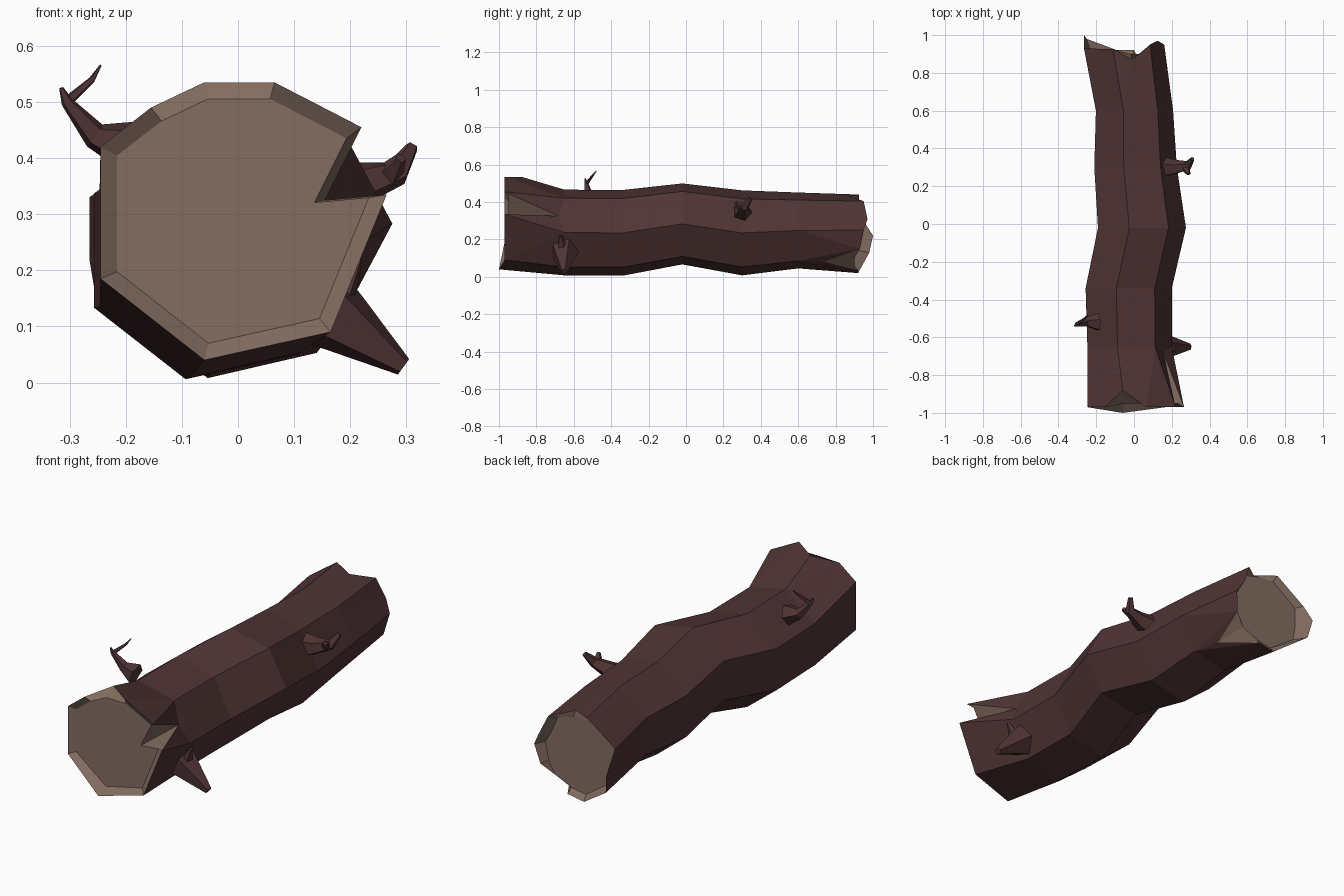
import bpy, bmesh, math
from mathutils import Vector

if "Cube" in bpy.data.objects:
    bpy.data.objects.remove(bpy.data.objects["Cube"])


def material(name, rgb):
    m = bpy.data.materials.new(name)
    m.diffuse_color = (*rgb, 1)
    m.use_nodes = True
    m.node_tree.nodes["Principled BSDF"].inputs["Base Color"].default_value = m.diffuse_color
    return m


bark = material("bark", (0.08, 0.034, 0.035))
wood = material("wood", (0.23, 0.155, 0.12))


def finish(bm, name):
    bmesh.ops.recalc_face_normals(bm, faces=bm.faces)
    me = bpy.data.meshes.new(name)
    bm.to_mesh(me)
    bm.free()
    me.materials.append(bark)
    me.materials.append(wood)
    ob = bpy.data.objects.new(name, me)
    bpy.context.collection.objects.link(ob)
    return ob


# Log trunk: seven-sided rings as (y, centre x, centre z, x radius, z radius)
N = 7
rings = [(-.65, -.035, .237, .235, .235), (-.34, -.04, .235, .24, .235),
         (-.02, .03, .283, .245, .222), (.3, -.003, .235, .23, .233),
         (.6, -.008, .248, .215, .208)]
bm = bmesh.new()
loops = []
for y, cx, cz, rx, rz in rings:
    angles = [2 * math.pi * i / N for i in range(N)]
    loops.append([bm.verts.new((cx + rx * math.cos(a), y, cz + rz * math.sin(a)))
                  for a in angles])
for a, b in zip(loops, loops[1:]):
    for i in range(N):
        j = (i + 1) % N
        bm.faces.new((a[i], a[j], b[j], b[i]))


def broken_end(ring, rim, cap_y, centre):
    """Stitch a jagged rim to the ring, then add a recessed wood cap."""
    rv = [[bm.verts.new(p) for p in seg] for seg in rim]
    for i in range(N):
        j = (i + 1) % N
        p, q = ring[i], ring[j]
        path = rv[i] + [rv[j][0]]
        m = len(rv[i]) - 1
        for k in range(len(path) - 1):
            bm.faces.new((p if k < m else q, path[k], path[k + 1]))
        bm.faces.new((p, path[m], q))
    outer = [v for seg in rv for v in seg]
    c = Vector((centre[0], cap_y, centre[1]))
    inner = []
    for v in outer:
        w = v.co.lerp(c, .12)
        w.y = cap_y
        inner.append(bm.verts.new(w))
    mid = bm.verts.new(c)
    n = len(outer)
    for i in range(n):
        j = (i + 1) % n
        bm.faces.new((outer[i], outer[j], inner[j], inner[i])).material_index = 1
        bm.faces.new((inner[i], inner[j], mid)).material_index = 1


# Front end with side split and small top chip
broken_end(loops[0], [
    [(.265, -.97, .335), (.155, -.68, .325)],
    [(.22, -.97, .455), (.065, -.97, .535)],
    [(-.06, -.88, .535), (-.155, -.97, .49)],
    [(-.245, -.97, .42)], [(-.245, -.97, .185)],
    [(-.06, -1, .04)], [(.165, -.97, .09)]], -.95, (0, .29))

# Back end with splintered left side, top chip and bottom split
broken_end(loops[-1], [
    [(.16, .95, .25), (.125, .97, .31)],
    [(.085, .95, .405), (-.01, .87, .43)],
    [(-.11, .925, .44)],
    [(-.265, .93, .33), (-.265, 1, .22)],
    [(-.25, .98, .13)],
    [(-.09, .92, .02), (0, .92, .035)],
    [(.1, .74, .08), (.14, .93, .15)]], .90, (-.06, .25))
finish(bm, "log_trunk")


# Tapered five-sided twigs along (x, y, z, radius) paths
def twig(name, *paths):
    bm = bmesh.new()
    for path in paths:
        pts = [Vector(p[:3]) for p in path]
        prev = None
        for k, p in enumerate(path):
            d = (pts[min(k + 1, len(pts) - 1)] - pts[max(k - 1, 0)]).normalized()
            u = (Vector((0, 1, 0)) - d * d.y).normalized()
            w = d.cross(u)
            cur = [bm.verts.new(pts[k] + p[3] * (math.cos(t) * u + math.sin(t) * w))
                   for t in (2 * math.pi * s / 5 for s in range(5))]
            if prev:
                for i in range(5):
                    j = (i + 1) % 5
                    bm.faces.new((prev[i], prev[j], cur[j], cur[i]))
            else:
                bm.faces.new(cur)
            prev = cur
        bm.faces.new(prev)
    return finish(bm, name)


twig("twig_lower_right", [(.14, -.65, .14, .08), (.19, -.65, .105, .06), (.295, -.65, .028, .018)],
     [(.18, -.66, .15, .03), (.215, -.67, .22, .008)])
twig("twig_upper_right", [(.15, .3, .34, .06), (.22, .3, .355, .04), (.285, .31, .375, .025), (.31, .345, .42, .012)],
     [(.27, .3, .37, .025), (.29, .265, .40, .01)])
twig("twig_left", [(-.19, -.52, .42, .05), (-.255, -.52, .44, .025),
                   (-.305, -.535, .5, .011), (-.315, -.54, .525, .004)],
     [(-.305, -.53, .5, .01), (-.26, -.5, .54, .006), (-.245, -.48, .565, .002)])
